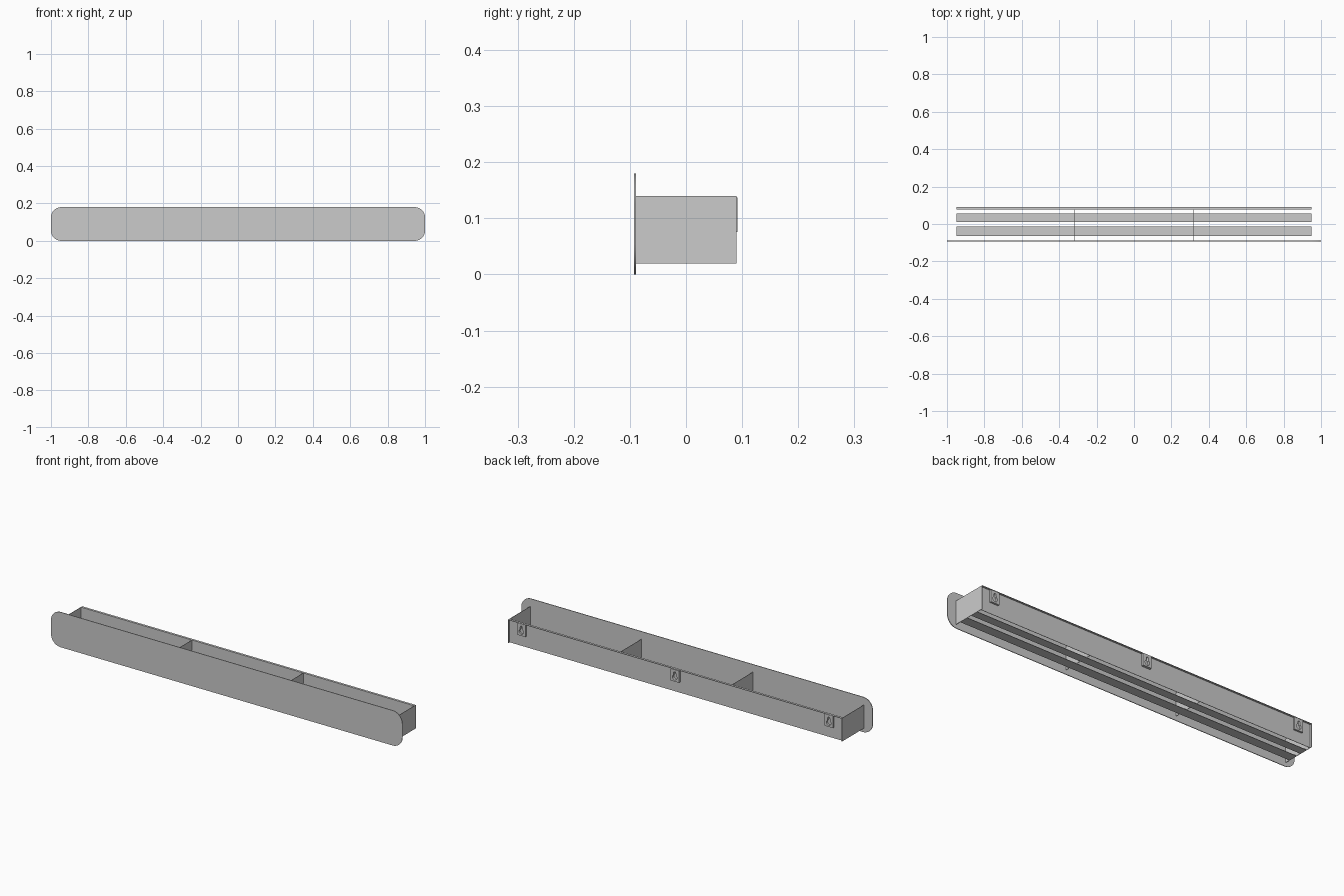
import bpy, bmesh, math

if "Cube" in bpy.data.objects:
    bpy.data.objects.remove(bpy.data.objects["Cube"])


def box(name, x, y, z):
    """Axis-aligned box from (min, max) ranges."""
    bm = bmesh.new()
    bmesh.ops.create_cube(bm, size=1)
    for v in bm.verts:
        for i, (lo, hi) in enumerate((x, y, z)):
            v.co[i] = (lo + hi) / 2 + v.co[i] * (hi - lo)
    me = bpy.data.meshes.new(name)
    bm.to_mesh(me)
    bm.free()
    ob = bpy.data.objects.new(name, me)
    bpy.context.collection.objects.link(ob)
    return ob


def plate(name, outlines, y0, y1):
    """Flat plate in the XZ plane, later outlines are holes."""
    cu = bpy.data.curves.new(name, 'CURVE')
    cu.dimensions = '2D'
    cu.fill_mode = 'BOTH'
    cu.extrude = (y1 - y0) / 2
    for pts in outlines:
        sp = cu.splines.new('POLY')
        sp.points.add(len(pts) - 1)
        for p, (x, z) in zip(sp.points, pts):
            p.co = (x, z, 0, 1)
        sp.use_cyclic_u = True
    ob = bpy.data.objects.new(name, cu)
    bpy.context.collection.objects.link(ob)
    ob.rotation_euler.x = math.pi / 2
    ob.location.y = (y0 + y1) / 2
    bpy.ops.object.select_all(action='DESELECT')
    ob.select_set(True)
    bpy.context.view_layer.objects.active = ob
    bpy.ops.object.convert(target='MESH')
    bpy.ops.object.shade_smooth_by_angle(angle=math.radians(30))
    return ob


def arc(cx, cz, r, a0, a1, n):
    return [(cx + r * math.cos(math.radians(a0 + (a1 - a0) * i / n)),
             cz + r * math.sin(math.radians(a0 + (a1 - a0) * i / n)))
            for i in range(n + 1)]


# Rounded front panel
R = 0.055
outline = []
for cx, cz, a in ((1 - R, 0.18 - R, 0), (R - 1, 0.18 - R, 90),
                  (R - 1, R, 180), (1 - R, R, 270)):
    outline += arc(cx, cz, R, a, a + 90, 10)
plate("front_panel", [outline], -0.0925, -0.089)

# Back sheet with a folded top lip
box("back_panel", (-0.95, 0.95), (0.078, 0.080), (0.02, 0.14))
box("back_top_lip", (-0.95, 0.95), (0.078, 0.090), (0.138, 0.14))

# End panels and inner dividers
for s, side in ((-1, "left"), (1, "right")):
    x = s * 0.949
    box("end_panel_" + side, (x - 0.001, x + 0.001), (-0.089, 0.09), (0.02, 0.14))
    x = s * 0.317
    box("divider_" + side, (x - 0.001, x + 0.001), (-0.089, 0.078), (0.022, 0.14))

# Bottom slats
box("bottom_slat_back", (-0.948, 0.948), (0.012, 0.055), (0.02, 0.022))
box("bottom_slat_front", (-0.948, 0.948), (-0.063, -0.014), (0.02, 0.022))

# Keyhole hanger brackets
for i, x in enumerate((-0.875, 0, 0.875)):
    rim = [(x - 0.024, 0.076), (x + 0.024, 0.076),
           (x + 0.024, 0.137), (x - 0.024, 0.137)]
    keyhole = arc(x, 0.097, 0.013, 120, 420, 16) + arc(x, 0.12, 0.006, 0, 180, 8)
    plate(f"hanger_bracket_{i + 1}", [rim, keyhole], 0.080, 0.092 if i == 1 else 0.0895)
